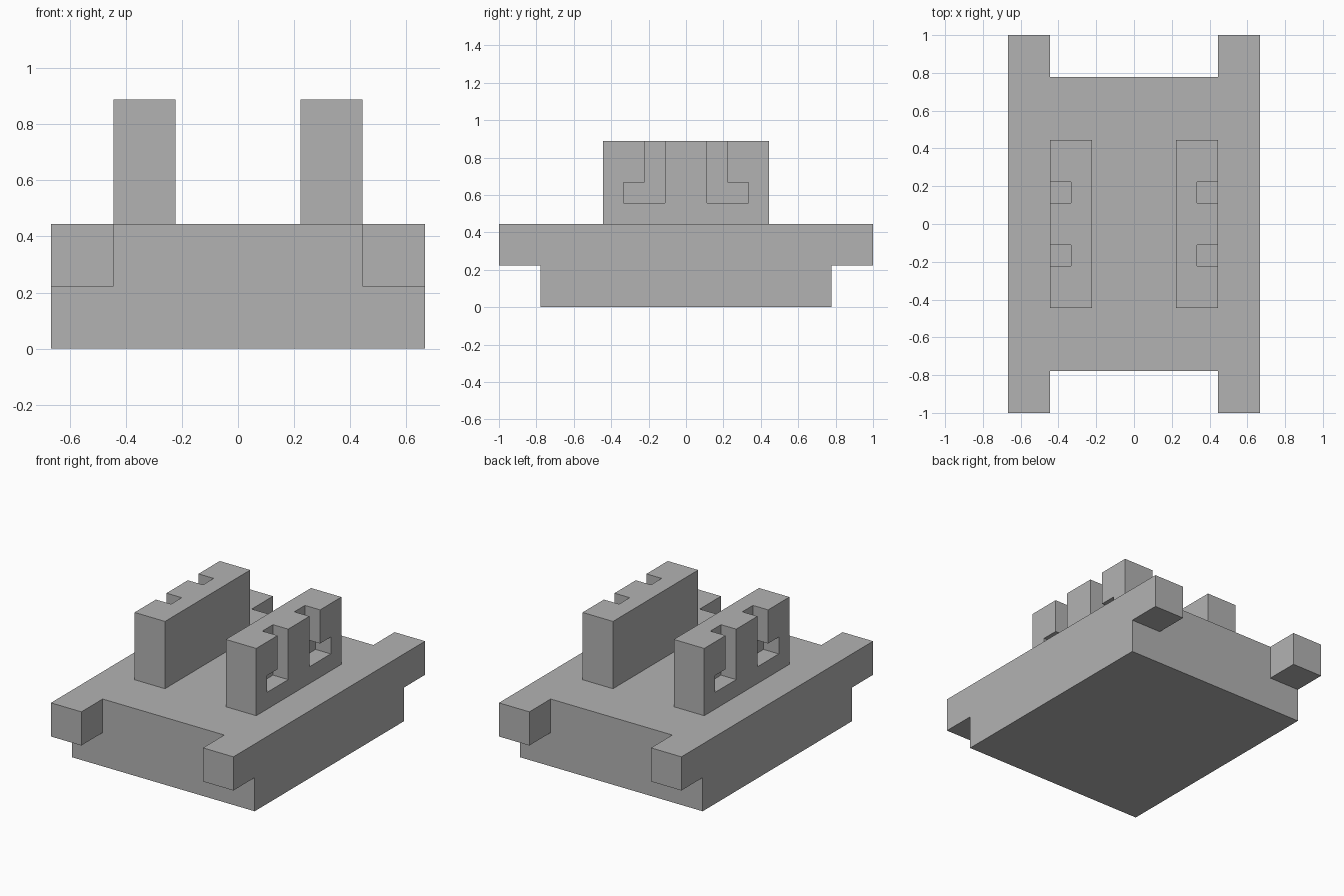
import bpy
import bmesh
from mathutils import Vector

cube = bpy.data.objects.get("Cube")
if cube:
    bpy.data.objects.remove(cube, do_unlink=True)

U = 1 / 9  # design module: every part sits on this grid

grey = bpy.data.materials.new("plain grey")
grey.use_nodes = True
colour = (0.45, 0.45, 0.45, 1)
grey.diffuse_color = colour
grey.node_tree.nodes["Principled BSDF"].inputs["Base Color"].default_value = colour


def prism(name, points, axis, start, end):
    """Extrude a profile, given in modules, along the x or y axis."""
    def place(a, b, depth):
        return Vector((depth, a, b) if axis == "x" else (a, depth, b)) * U

    bm = bmesh.new()
    face = bm.faces.new([bm.verts.new(place(a, b, start)) for a, b in points])
    extruded = bmesh.ops.extrude_face_region(bm, geom=[face], use_keep_orig=True)
    moved = [v for v in extruded["geom"] if isinstance(v, bmesh.types.BMVert)]
    bmesh.ops.translate(bm, verts=moved, vec=place(0, 0, end - start))
    bmesh.ops.recalc_face_normals(bm, faces=bm.faces)
    mesh = bpy.data.meshes.new(name)
    bm.to_mesh(mesh)
    bm.free()
    mesh.materials.append(grey)
    obj = bpy.data.objects.new(name, mesh)
    bpy.context.collection.objects.link(obj)
    return obj


def rect(a0, a1, b0, b1):
    return [(a0, b0), (a1, b0), (a1, b1), (a0, b1)]


def cut(target, cutter):
    """Subtract the cutter from the target and discard it."""
    mod = target.modifiers.new("cut", "BOOLEAN")
    mod.operation = "DIFFERENCE"
    mod.solver = "EXACT"
    mod.object = cutter
    bpy.context.view_layer.objects.active = target
    bpy.ops.object.modifier_apply(modifier=mod.name)
    bpy.data.objects.remove(cutter, do_unlink=True)


# Base block, with both ends cut back to leave four corner tabs
base = prism("base", rect(-6, 6, 0, 4), "y", -9, 9)
end_profile = [(-7, -1), (7, -1), (7, 2), (4, 2), (4, 5), (-4, 5), (-4, 2), (-7, 2)]
for side in (-1, 1):
    cut(base, prism("end_cutter", end_profile, "y", 7 * side, 10 * side))

# Upright walls, each with two L-shaped slots in its outer face
slot_profile = [(1, 5), (3, 5), (3, 6), (2, 6), (2, 9), (1, 9)]
for name, side in (("left_wall", 1), ("right_wall", -1)):
    wall = prism(name, rect(-4, 4, 4, 8), "x", 2 * side, 4 * side)
    for turn in (-1, 1):
        profile = [(y * turn, z) for y, z in slot_profile]
        cut(wall, prism("slot_cutter", profile, "x", 3 * side, 5 * side))
